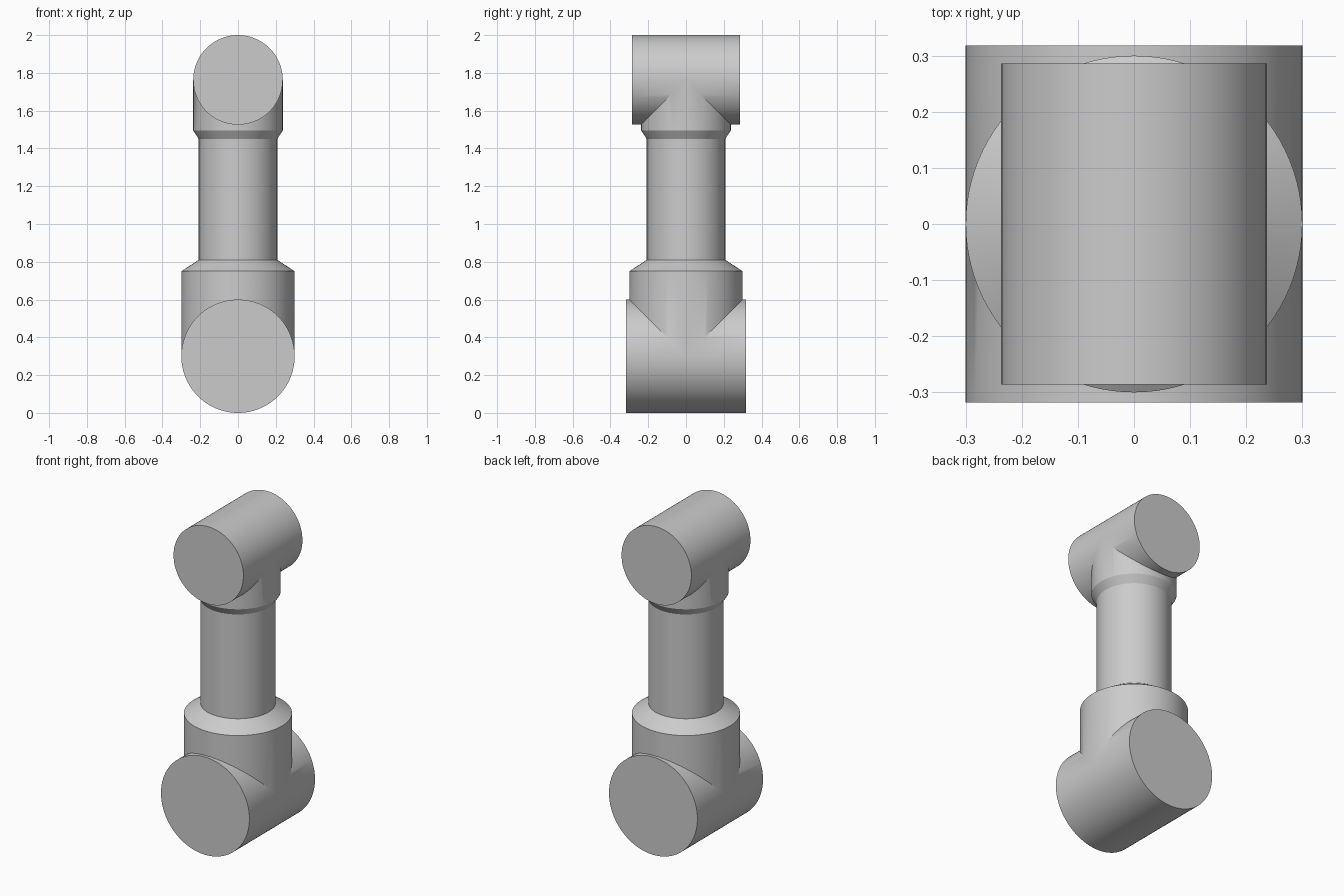
import bpy, bmesh, math

if "Cube" in bpy.data.objects:
    bpy.data.objects.remove(bpy.data.objects["Cube"])

N = 96  # segments around every cylinder


def finish(name, bm):
    bmesh.ops.recalc_face_normals(bm, faces=bm.faces[:])
    mesh = bpy.data.meshes.new(name)
    bm.to_mesh(mesh)
    bm.free()
    ob = bpy.data.objects.new(name, mesh)
    bpy.context.collection.objects.link(ob)
    bpy.ops.object.select_all(action='DESELECT')
    ob.select_set(True)
    bpy.context.view_layer.objects.active = ob
    bpy.ops.object.shade_smooth_by_angle(angle=math.radians(25))
    return ob


def ring(bm, r, z):
    """Circle of verts; z may be a number or a function of y."""
    out = []
    for i in range(N):
        a = 2 * math.pi * i / N
        x, y = r * math.cos(a), r * math.sin(a)
        out.append(bm.verts.new((x, y, z(y) if callable(z) else z)))
    return out


def bridge(bm, lo, hi):
    for i in range(N):
        j = (i + 1) % N
        bm.faces.new((lo[i], lo[j], hi[j], hi[i]))


def tee_joint(name, r, half, c, s, profile):
    """Horizontal drum along y, mitred into a vertical neck (s = +1 up, -1 down)."""
    bm = bmesh.new()
    H = N // 2
    # drum end rings; first half of each ring lies on the neck side
    ends = []
    for y in (half, -half):
        ends.append([bm.verts.new((r * math.cos(2 * math.pi * i / N), y,
                                   c + s * r * math.sin(2 * math.pi * i / N)))
                     for i in range(N)])
    back, front = ends
    bm.faces.new(back)
    bm.faces.new(front)
    # mitre curve where drum and neck of equal radius meet
    saddle = ring(bm, r, lambda y: c + s * abs(y))
    for i in range(H):
        bm.faces.new((saddle[i], saddle[i + 1], back[i + 1], back[i]))
        k, m = (N - i) % N, N - i - 1
        bm.faces.new((saddle[k], saddle[m], front[i + 1], front[i]))
    # half of the drum away from the neck
    for i in range(H, N):
        j = (i + 1) % N
        face = [front[i], front[j], back[j], back[i]]
        if i == H:
            face.append(saddle[H])
        if j == 0:
            face.insert(2, saddle[0])
        bm.faces.new(face)
    # neck and its taper
    prev = saddle
    for pr, pz in profile:
        nxt = ring(bm, pr, pz)
        bridge(bm, prev, nxt)
        prev = nxt
    return finish(name, bm)


TUBE_R, TUBE_LOW, TUBE_HIGH = 0.208, 0.81, 1.45

# lower joint with wide collar
tee_joint("lower_joint", 0.3, 0.318, 0.3, 1, [(0.3, 0.75), (TUBE_R, TUBE_LOW)])

# upper joint with short flared neck
tee_joint("upper_joint", 0.237, 0.286, 1.763, -1, [(0.237, 1.495), (TUBE_R, TUBE_HIGH)])

# connecting tube
bm = bmesh.new()
bridge(bm, ring(bm, TUBE_R, TUBE_LOW), ring(bm, TUBE_R, TUBE_HIGH))
finish("link_tube", bm)
